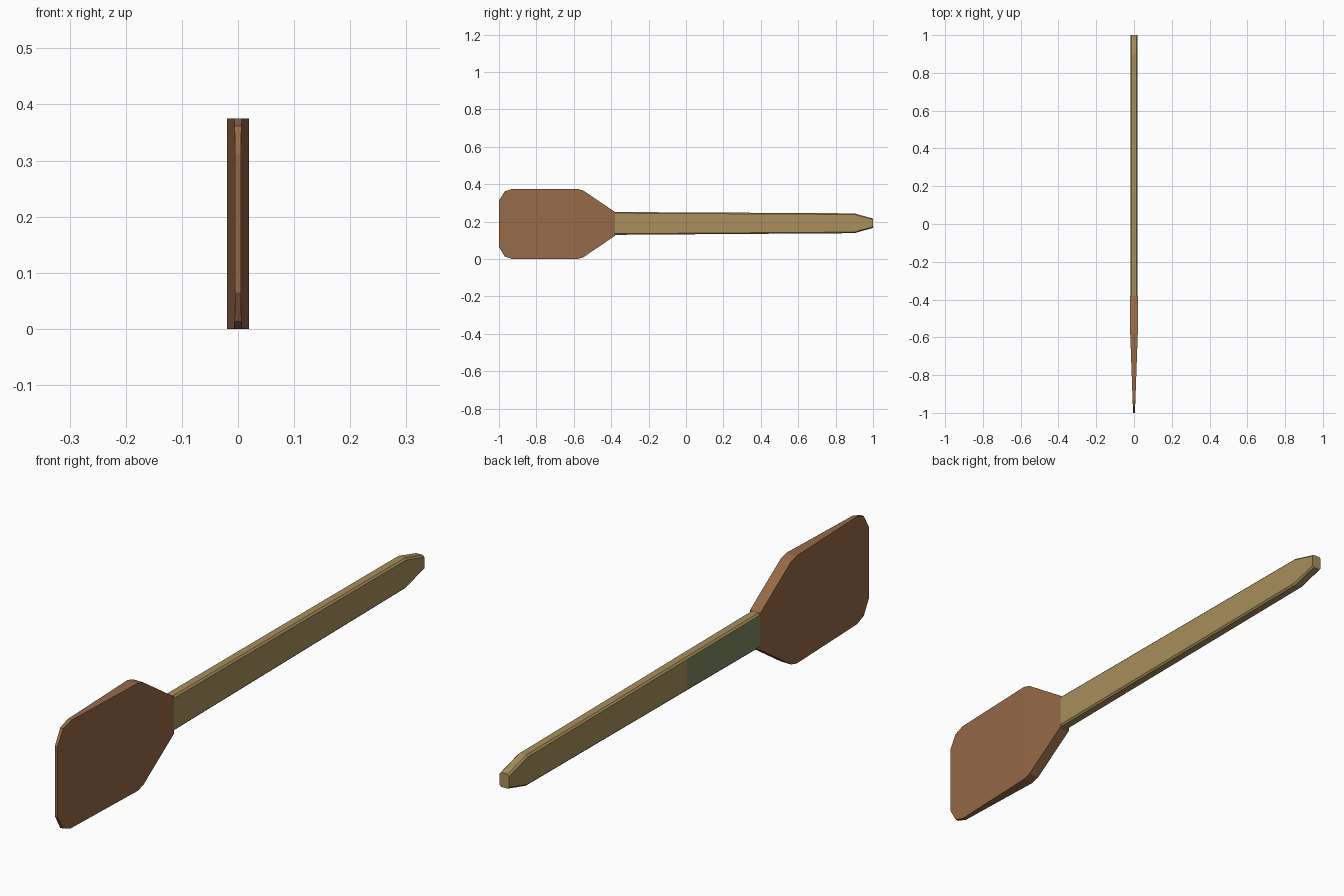
import bpy, bmesh

if "Cube" in bpy.data.objects:
    bpy.data.objects.remove(bpy.data.objects["Cube"])


def srgb(r, g, b):
    f = lambda c: (c / 255 / 12.92) if c < 11 else ((c / 255 + 0.055) / 1.055) ** 2.4
    return (f(r), f(g), f(b), 1.0)


def material(name, rgb):
    m = bpy.data.materials.new(name)
    m.diffuse_color = srgb(*rgb)
    m.use_nodes = True
    m.node_tree.nodes["Principled BSDF"].inputs["Base Color"].default_value = m.diffuse_color
    return m


def section(half, lo, hi, c):
    """Rectangle in the xz plane with corners cut by c."""
    if c == 0:
        return [(half, lo), (half, hi), (-half, hi), (-half, lo)]
    return [(half, lo + c), (half, hi - c), (half - c, hi), (c - half, hi),
            (-half, hi - c), (-half, lo + c), (c - half, lo), (half - c, lo)]


def loft(name, stations, chamfer, mats):
    """Skin cross-sections (y, half thickness, z low, z high) along y."""
    bm = bmesh.new()
    rings = [[bm.verts.new((x, y, z)) for x, z in section(t, lo, hi, chamfer)]
             for y, t, lo, hi in stations]
    n = len(rings[0])
    for a, b in zip(rings, rings[1:]):
        for i in range(n):
            j = (i + 1) % n
            bm.faces.new((a[i], a[j], b[j], b[i]))
    bm.faces.new(rings[0])
    bm.faces.new(rings[-1])
    bmesh.ops.recalc_face_normals(bm, faces=bm.faces)
    me = bpy.data.meshes.new(name)
    bm.to_mesh(me)
    bm.free()
    for m in mats:
        me.materials.append(m)
    ob = bpy.data.objects.new(name, me)
    bpy.context.collection.objects.link(ob)
    return ob


wood = material("tan_wood", (168, 143, 92))
green = material("muted_green", (124, 138, 92))
brown = material("blade_brown", (150, 106, 72))

# Blade: shouldered paddle that thins toward the tip
mid = 0.1875
blade = [(-1.0, 0.005, 0.123), (-0.97, 0.006, 0.174), (-0.93, 0.0075, 0.1875),
         (-0.58, 0.02, 0.1875), (-0.55, 0.02, 0.179), (-0.38, 0.02, 0.064)]
loft("blade", [(y, t, mid - h, mid + h) for y, t, h in blade], 0, [brown])

# Handle: long chamfered bar with a narrowed end
handle = loft("handle", [(-0.385, 0.0185, 0.129, 0.251),
                         (0.02, 0.0185, 0.132, 0.249),
                         (0.90, 0.0185, 0.138, 0.244),
                         (1.0, 0.0185, 0.166, 0.216)], 0.006, [wood, green])

# Green patch on the left face, next to the blade
for p in handle.data.polygons:
    if p.normal.x < -0.95 and p.center.y < 0:
        p.material_index = 1
